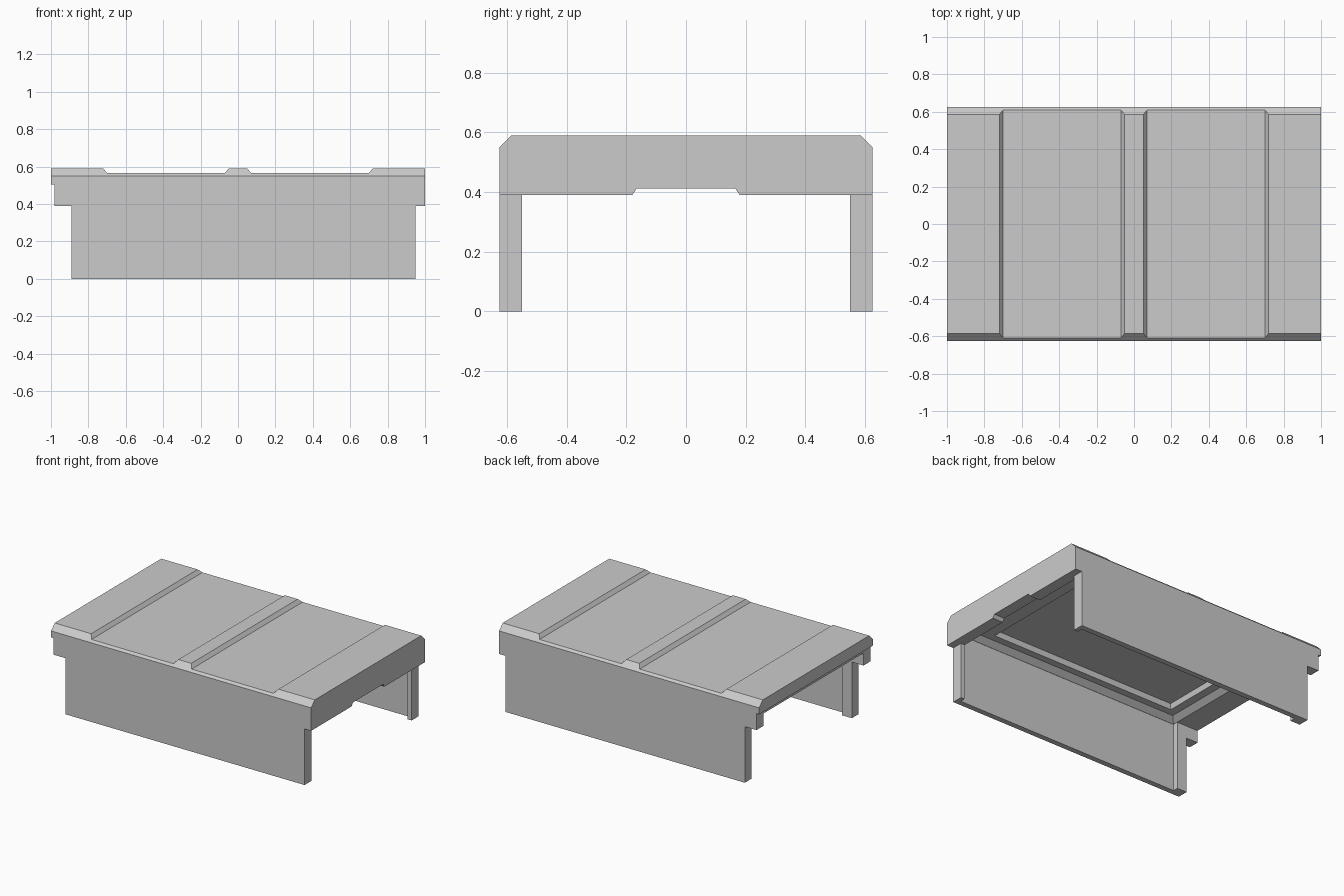
import bpy, bmesh
from mathutils import Vector

if "Cube" in bpy.data.objects:
    bpy.data.objects.remove(bpy.data.objects["Cube"])

GREY = (0.6, 0.6, 0.6, 1)
mat = bpy.data.materials.new("plain grey")
mat.use_nodes = True
mat.diffuse_color = GREY
mat.node_tree.nodes["Principled BSDF"].inputs["Base Color"].default_value = GREY


def make_object(name, bm):
    bmesh.ops.recalc_face_normals(bm, faces=bm.faces)
    mesh = bpy.data.meshes.new(name)
    bm.to_mesh(mesh)
    bm.free()
    obj = bpy.data.objects.new(name, mesh)
    bpy.context.collection.objects.link(obj)
    mesh.materials.append(mat)
    return obj


def prism(name, profile, axis, start, end):
    """Extrude a profile along x (points are y, z) or along y (points are x, z)."""
    bm = bmesh.new()
    place = (lambda a, b: (start, a, b)) if axis == "x" else (lambda a, b: (a, start, b))
    face = bm.faces.new([bm.verts.new(place(a, b)) for a, b in profile])
    moved = bmesh.ops.extrude_face_region(bm, geom=[face])["geom"]
    shift = Vector((end - start, 0, 0) if axis == "x" else (0, end - start, 0))
    bmesh.ops.translate(bm, vec=shift, verts=[v for v in moved if isinstance(v, bmesh.types.BMVert)])
    return make_object(name, bm)


def pocket(name, x0, x1, half_y, z0, z1, inset=0.0):
    """Box symmetric in y whose top is drawn in by the inset."""
    bm = bmesh.new()
    bmesh.ops.create_cube(bm, size=1)
    for v in bm.verts:
        top = v.co.z > 0
        d = inset if top else 0
        v.co = (x1 - d if v.co.x > 0 else x0 + d,
                (half_y - d) * (1 if v.co.y > 0 else -1),
                z1 if top else z0)
    return make_object(name, bm)


def carve(body, cutter):
    """Subtract the cutter and discard it."""
    mod = body.modifiers.new("carve", "BOOLEAN")
    mod.operation, mod.solver, mod.object = "DIFFERENCE", "EXACT", cutter
    bpy.context.view_layer.objects.active = body
    bpy.ops.object.modifier_apply(modifier=mod.name)
    bpy.data.objects.remove(cutter)


TOP, LIP, CEILING, BEAM, HALF = 0.59, 0.505, 0.476, 0.39, 0.625

# Solid block with the stepped front outline
body = prism("platform_cover", [
    (-1, TOP), (-1, LIP), (-0.98, LIP), (-0.98, BEAM), (-0.89, BEAM), (-0.89, 0),
    (0.95, 0), (0.95, BEAM), (1, BEAM), (1, TOP)], "y", -HALF, HALF)

# Bevels along the front and back top edges
for s in (-1, 1):
    carve(body, prism("edge_cutter", [
        (s * (HALF + 0.06), 0.49), (s * (HALF + 0.06), 0.69), (s * 0.485, 0.69)],
        "x", -1.2, 1.2))

# Two sunken top panels with sloping sides
for s in (-1, 1):
    carve(body, prism("panel_cutter", [
        (s * 0.07, 0.565), (s * 0.7, 0.565), (s * 0.76, 0.64), (s * 0.01, 0.64)],
        "y", -0.8, 0.8))

# Space between the side walls, open at the left end of the outline
carve(body, pocket("tunnel_cutter", -1.2, 0.92, 0.55, -0.2, CEILING))

# Opening under the end skirt with its shallow notch
carve(body, prism("skirt_cutter", [
    (-0.55, -0.2), (-0.55, BEAM), (-0.18, BEAM), (-0.165, 0.412),
    (0.165, 0.412), (0.18, BEAM), (0.55, BEAM), (0.55, -0.2)], "x", 0.8, 1.2))

# Thinned walls between the end stiles
carve(body, pocket("wall_cutter", -0.815, 0.92, 0.587, -0.2, CEILING))

# Ceiling frame with sloping sides, then the inner ceiling recess
carve(body, pocket("frame_cutter", -0.815, 0.92, 0.587, CEILING - 0.001, LIP + 0.003, 0.04))
carve(body, pocket("recess_cutter", -0.73, 0.73, 0.51, 0.45, 0.545, 0.02))
